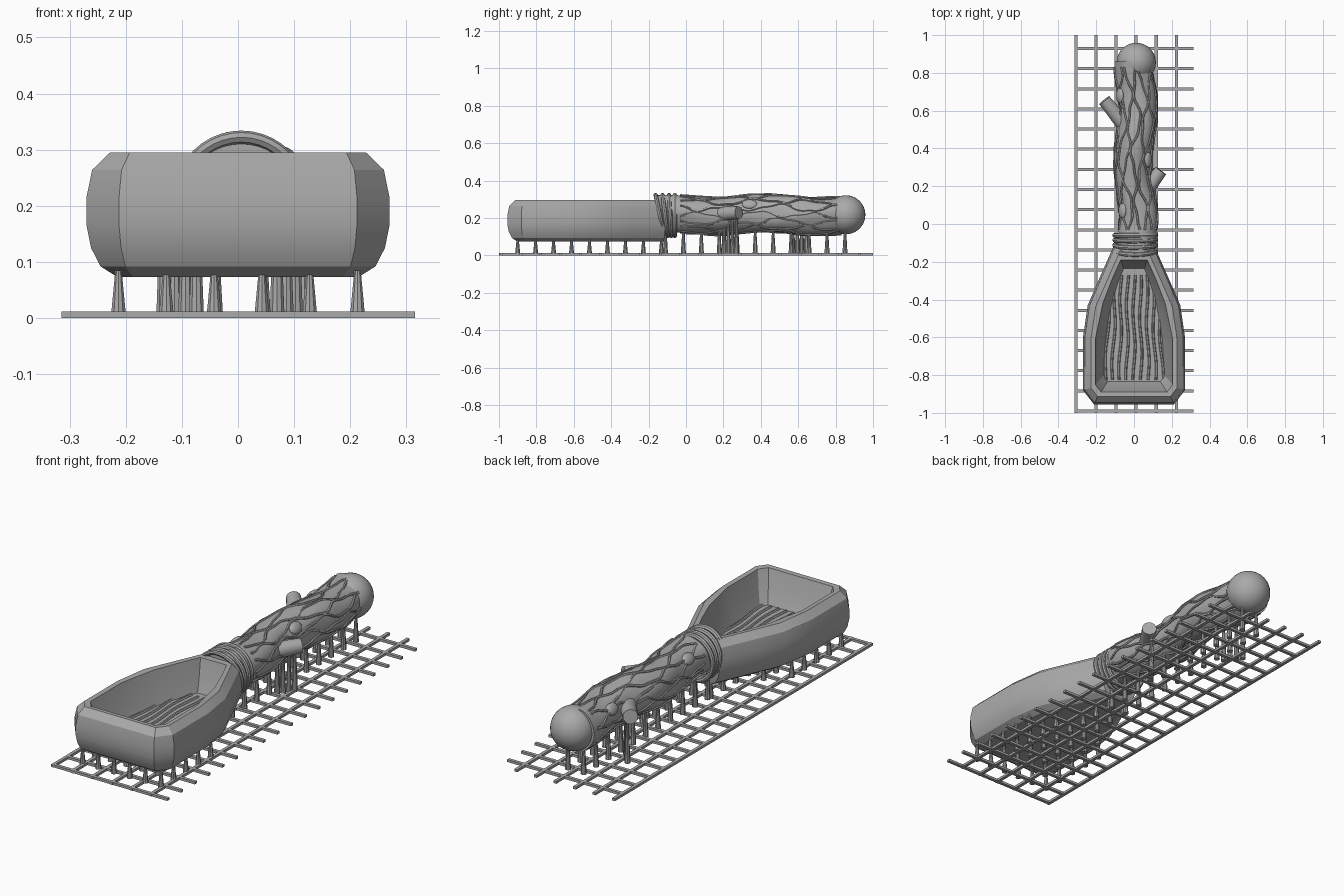
import bpy, bmesh, math
from mathutils import Vector

old = bpy.data.objects.get("Cube")
if old:
    bpy.data.objects.remove(old, do_unlink=True)

grey = bpy.data.materials.new("plain grey")
grey.use_nodes = True
grey.diffuse_color = (0.4, 0.4, 0.4, 1)
grey.node_tree.nodes["Principled BSDF"].inputs["Base Color"].default_value = (0.4, 0.4, 0.4, 1)


def finish(name, bm, angle=0.6):
    """Turn a bmesh into a shaded object."""
    bmesh.ops.recalc_face_normals(bm, faces=bm.faces)
    mesh = bpy.data.meshes.new(name)
    bm.to_mesh(mesh)
    bm.free()
    mesh.materials.append(grey)
    ob = bpy.data.objects.new(name, mesh)
    bpy.context.collection.objects.link(ob)
    bpy.ops.object.select_all(action='DESELECT')
    ob.select_set(True)
    bpy.context.view_layer.objects.active = ob
    bpy.ops.object.shade_smooth_by_angle(angle=angle)
    return ob


def loft(bm, rings):
    """Skin closed rings of equal length and cap both ends."""
    loops = [[bm.verts.new(p) for p in ring] for ring in rings]
    n = len(loops[0])
    for a, b in zip(loops, loops[1:]):
        for i in range(n):
            j = (i + 1) % n
            bm.faces.new((a[i], a[j], b[j], b[i]))
    bm.faces.new(loops[0][::-1])
    bm.faces.new(loops[-1])


def tube(bm, path, radii, sides=6):
    """Round tube along a path of points; one radius per point."""
    rings = []
    for i, p in enumerate(path):
        d = (path[min(i + 1, len(path) - 1)] - path[max(i - 1, 0)]).normalized()
        ref = Vector((0, 0, 1)) if abs(d.z) < 0.9 else Vector((1, 0, 0))
        u = d.cross(ref).normalized()
        v = u.cross(d)
        turns = [2 * math.pi * k / sides for k in range(sides)]
        rings.append([p + radii[i] * (u * math.cos(t) + v * math.sin(t)) for t in turns])
    loft(bm, rings)


def box(bm, x0, x1, y0, y1, z0, z1):
    loft(bm, [[(x0, y0, z), (x1, y0, z), (x1, y1, z), (x0, y1, z)] for z in (z0, z1)])


# Log handle: gently wandering centre line
def log_centre(y):
    return Vector((0.008 + 0.014 * math.cos((y - 0.02) * 11), y,
                   0.217 + 0.007 * math.cos((y + 0.1) * 11.5)))


def log_point(y, a, lift=0.0):
    r = 0.1 + 0.003 * math.sin(3 * a + 9 * y) + 0.002 * math.sin(5 * a - 17 * y) + lift
    return log_centre(y) + Vector((r * math.cos(a), 0, r * math.sin(a)))


bm = bmesh.new()
steps = 48
loft(bm, [[log_point(-0.16 + 1.02 * i / steps, 2 * math.pi * k / 32) for k in range(32)]
          for i in range(steps + 1)])
finish("log_handle", bm)

bm = bmesh.new()
bmesh.ops.create_uvsphere(bm, u_segments=32, v_segments=20, radius=0.104)
bmesh.ops.translate(bm, verts=bm.verts, vec=(0.012, 0.855, 0.217))
finish("handle_end", bm)

# Bark ridges: neighbouring waves swing in opposite phase
bm = bmesh.new()
count = 16
for k in range(count):
    path = []
    for i in range(61):
        y = -0.03 + 0.86 * i / 60
        swing = 0.15 * math.sin(y * 21 + math.pi * k + 0.5 * math.sin(k))
        swing += 0.05 * math.sin(y * 47 + 2 * k)
        path.append(log_point(y, 2 * math.pi * k / count + swing, 0.001))
    tube(bm, path, [0.006] * len(path))
finish("bark_ridges", bm)

# Binding rings, leaning a little more toward the scoop
for n, (y, lean) in enumerate([(-0.06, 0.0), (-0.085, 0.05), (-0.112, 0.12), (-0.14, 0.2)]):
    bm = bmesh.new()
    rings = []
    for i in range(41):
        a = 2 * math.pi * i / 40
        out = Vector((math.cos(a), -lean * math.sin(a), math.sin(a)))
        turns = [2 * math.pi * k / 8 for k in range(8)]
        rings.append([Vector((0.006, y, 0.213)) + out * (0.109 + 0.012 * math.cos(t))
                      + Vector((0, 0.012 * math.sin(t), 0)) for t in turns])
    loft(bm, rings)
    finish(f"binding_ring_{n + 1}", bm)

# Cut branch stubs
stubs = {"left_branch_stub": ((0.06, 0.17, 0.22), (0.142, 0.282, 0.228)),
         "right_branch_stub": ((-0.06, 0.535, 0.222), (-0.157, 0.655, 0.24))}
for name, (a, b) in stubs.items():
    bm = bmesh.new()
    tube(bm, [Vector(a), Vector(b)], [0.04, 0.034], 20)
    finish(name, bm)

# Oval knots lying on the bark
for n, (y, a) in enumerate([(0.07, 2.5), (0.68, 2.6), (0.34, 0.6)]):
    bm = bmesh.new()
    bmesh.ops.create_uvsphere(bm, u_segments=20, v_segments=12, radius=1)
    c = log_point(y, a)
    out = Vector((math.cos(a), 0, math.sin(a)))
    side = Vector((-math.sin(a), 0, math.cos(a)))
    for v in bm.verts:
        v.co = c + out * v.co.x * 0.016 + Vector((0, v.co.y * 0.042, 0)) + side * v.co.z * 0.028
    finish(f"knot_{n + 1}", bm)


# Scoop: mirrored half outlines, lofted up the outside and down into the bowl
def mirrored(half, z):
    return [(x, y, z) for x, y in half] + [(-x, y, z) for x, y in reversed(half)]


outer = [(0.105, -0.11), (0.18, -0.28), (0.245, -0.43), (0.27, -0.6), (0.27, -0.88), (0.212, -0.955)]
brim = [(0.07, -0.19), (0.115, -0.29), (0.165, -0.42), (0.205, -0.61), (0.205, -0.85), (0.175, -0.89)]
floor = [(0.055, -0.235), (0.085, -0.31), (0.12, -0.43), (0.15, -0.6), (0.16, -0.8), (0.14, -0.835)]


def inset(d):
    """Pull the outer outline inward by d."""
    result = []
    for i, (x, y) in enumerate(outer):
        shift = d if i == len(outer) - 1 else d * 0.3 if i == len(outer) - 2 else -0.2 * d
        result.append((x - d * (0.45 if i == len(outer) - 1 else 1), y + shift))
    return result


bm = bmesh.new()
skin = [(0.055, 0.073), (0.025, 0.092), (0.008, 0.125), (0, 0.165), (0, 0.215), (0.01, 0.264), (0.042, 0.295)]
rings = [mirrored(inset(d), z) for d, z in skin]
mid = [((ax + bx) / 2, (ay + by) / 2) for (ax, ay), (bx, by) in zip(brim, floor)]
rings += [mirrored(brim, 0.293), mirrored(mid, 0.2), mirrored(floor, 0.14)]
loft(bm, rings)
finish("scoop", bm, 0.4)

# Wavy grain lines on the bowl floor
bm = bmesh.new()
for k in range(-4, 5):
    x = 0.038 * k
    back = -0.27 if abs(k) < 3 else -0.27 - 0.08 * (abs(k) - 2)
    path = []
    for i in range(31):
        y = -0.825 + (back + 0.825) * i / 30
        path.append(Vector((x * (1 - 0.12 * i / 30) + 0.006 * math.sin(17 * y + 0.6 * k), y, 0.142)))
    tube(bm, path, [0.007] * len(path))
finish("grain_lines", bm)

# Base grid of crossing bars
bm = bmesh.new()
for i in range(6):
    x = -0.307 + 0.1062 * i
    box(bm, x - 0.008, x + 0.008, -1, 1, 0, 0.012)
for i in range(19):
    y = -0.99 + 0.1066 * i
    box(bm, -0.315, 0.315, y - 0.008, y + 0.008, 0, 0.012)
finish("base_grid", bm)


# Tapered support posts
def post(x, y, top):
    tube(bm, [Vector((x, y, 0.004)), Vector((x, y, top))], [0.014, 0.006], 10)


bm = bmesh.new()
for row in range(9):
    y = -0.9 + 0.096 * row
    room = 0.225 if y < -0.5 else 0.19 + (-0.5 - y) * 0.36
    for col in range(6):
        x = -0.213 + 0.0852 * col
        if abs(x) < room:
            post(x, y, 0.085)
for row in range(11):
    y = -0.11 + 0.096 * row
    for x in (-0.04, 0.045):
        post(x, y, 0.135)
for t in (0.3, 0.5, 0.7, 0.9):
    for (a, b), offset in ((stubs["left_branch_stub"], -0.015), (stubs["right_branch_stub"], 0.015)):
        p = Vector(a).lerp(Vector(b), t)
        post(p.x + offset, p.y, p.z - 0.026)
finish("support_posts", bm)
